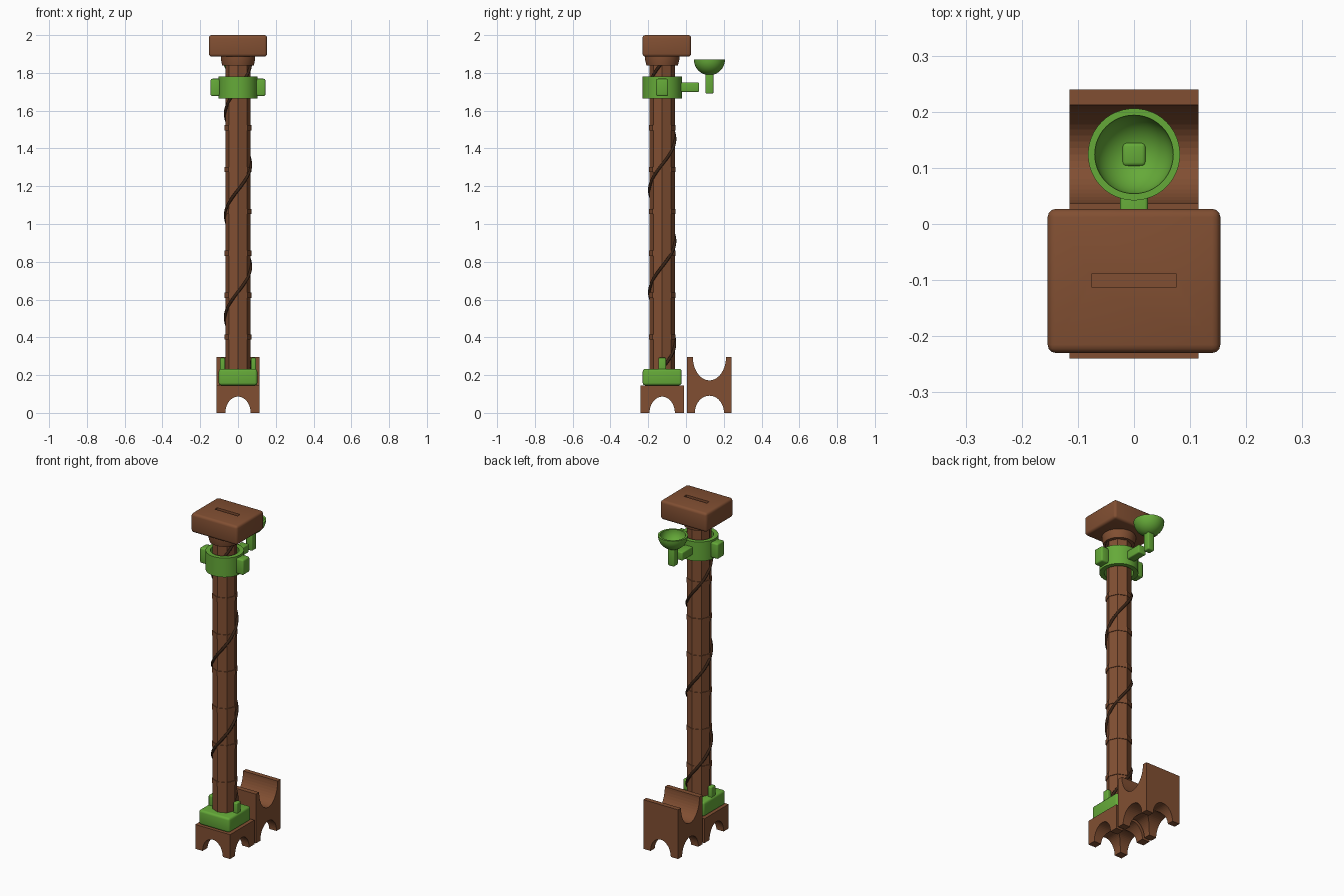
import bpy, bmesh, math
from mathutils import Vector, Matrix

if "Cube" in bpy.data.objects:
    bpy.data.objects.remove(bpy.data.objects["Cube"])


def material(name, rgb):
    m = bpy.data.materials.new(name)
    m.diffuse_color = (*rgb, 1)
    m.use_nodes = True
    m.node_tree.nodes["Principled BSDF"].inputs["Base Color"].default_value = m.diffuse_color
    return m


BROWN = material("bark brown", (0.22, 0.078, 0.032))
GREEN = material("leaf green", (0.13, 0.40, 0.04))
DARK = material("dark vine brown", (0.04, 0.017, 0.008))
CY = -0.126   # post centre in y
BY = 0.124    # rear block and bowl centre in y


def finish(name, bm, mat, smooth=False):
    bmesh.ops.recalc_face_normals(bm, faces=bm.faces)
    me = bpy.data.meshes.new(name)
    bm.to_mesh(me)
    bm.free()
    ob = bpy.data.objects.new(name, me)
    bpy.context.collection.objects.link(ob)
    me.materials.append(mat)
    if smooth:
        bpy.ops.object.select_all(action='DESELECT')
        ob.select_set(True)
        bpy.context.view_layer.objects.active = ob
        bpy.ops.object.shade_smooth_by_angle(angle=math.radians(35))
    return ob


def box(name, lo, hi, mat, bevel=0.0):
    lo, hi = Vector(lo), Vector(hi)
    bm = bmesh.new()
    bmesh.ops.create_cube(bm, size=1)
    for v in bm.verts:
        v.co = Vector([(lo[i] + hi[i]) / 2 + v.co[i] * (hi[i] - lo[i]) for i in range(3)])
    if bevel:
        bmesh.ops.bevel(bm, geom=bm.edges[:], offset=bevel, segments=3,
                        profile=0.5, affect='EDGES')
    return finish(name, bm, mat, bool(bevel))


def lathe(name, profile, y, mat, sides=48, closed=False, smooth=True):
    """Turn (radius, z) points around a vertical axis at (0, y)."""
    bm = bmesh.new()
    rings = []
    for r, z in profile:
        if r < 1e-6:
            rings.append([bm.verts.new((0, y, z))] * sides)
        else:
            rings.append([bm.verts.new((r * math.cos(math.tau * i / sides),
                                        y + r * math.sin(math.tau * i / sides), z))
                          for i in range(sides)])
    pairs = list(zip(rings, rings[1:])) + ([(rings[-1], rings[0])] if closed else [])
    for a, b in pairs:
        for i in range(sides):
            j = (i + 1) % sides
            vs = list(dict.fromkeys((a[i], a[j], b[j], b[i])))
            bm.faces.new(vs)
    return finish(name, bm, mat, smooth)


def drum(name, r, z0, z1, mat, sides=48, smooth=True):
    return lathe(name, [(0, z0), (r, z0), (r, z1), (0, z1)], CY, mat, sides, False, smooth)


def cut(ob, cutter):
    cutter.hide_render = True
    m = ob.modifiers.new("cut", 'BOOLEAN')
    m.operation, m.solver, m.object = 'DIFFERENCE', 'EXACT', cutter
    bpy.ops.object.select_all(action='DESELECT')
    ob.select_set(True)
    bpy.context.view_layer.objects.active = ob
    bpy.ops.object.modifier_apply(modifier=m.name)
    bpy.data.objects.remove(cutter)


def tunnel(axis, centre, half_w, half_h):
    """Long elliptical cutter along x or y."""
    bm = bmesh.new()
    bmesh.ops.create_cone(bm, cap_ends=True, segments=48, radius1=1, radius2=1, depth=0.5)
    bm.transform(Matrix.Diagonal((half_h, half_w, 1, 1)))
    bm.transform(Matrix.Rotation(math.pi / 2, 4, 'Y'))
    if axis == 'y':
        bm.transform(Matrix.Rotation(math.pi / 2, 4, 'Z'))
    bm.transform(Matrix.Translation(centre))
    return finish("tunnel_cutter", bm, BROWN)


# Base blocks with crossing arches; the rear one also has a trough on top
front_block = box("front_base_block", (-0.115, -0.24, 0), (0.115, -0.01, 0.146), BROWN)
cut(front_block, tunnel('x', (0, CY, 0), 0.067, 0.086))
cut(front_block, tunnel('y', (0, CY, 0), 0.067, 0.086))
rear_block = box("rear_base_block", (-0.115, 0.006, 0), (0.115, 0.24, 0.295), BROWN)
cut(rear_block, tunnel('x', (0, BY, 0), 0.077, 0.091))
cut(rear_block, tunnel('y', (0, BY, 0), 0.067, 0.086))
cut(rear_block, tunnel('x', (0, BY, 0.297), 0.088, 0.125))

# Green socket and its two pegs
box("post_socket", (-0.102, -0.229, 0.146), (0.102, -0.023, 0.233), GREEN, 0.013)
for side, s in (("left", -1), ("right", 1)):
    a, b = sorted((s * 0.068, s * 0.095))
    box(side + "_socket_peg", (a, CY - 0.02, 0.21), (b, CY + 0.02, 0.292), GREEN, 0.006)

# Octagonal post with bark rings
drum("post", 0.067, 0.2, 1.86, BROWN, 8, False)
for k in range(6):
    z = 0.402 + 0.2215 * k
    drum("bark_ring_%d" % (k + 1), 0.071, z - 0.014, z + 0.014, BROWN, 8, False)

# Vine winding up the post
curve = bpy.data.curves.new("vine", 'CURVE')
curve.dimensions = '3D'
curve.bevel_depth = 0.008
curve.bevel_resolution = 2
curve.use_fill_caps = True
n = 150
sp = curve.splines.new('POLY')
sp.points.add(n - 1)
for i, p in enumerate(sp.points):
    z = 0.235 + 1.615 * i / (n - 1)
    t = math.tau * (z - 0.64) / 0.54 - math.pi / 2
    p.co = (0.067 * math.cos(t), CY + 0.067 * math.sin(t), z, 1)
curve.materials.append(DARK)
vine = bpy.data.objects.new("vine", curve)
bpy.context.collection.objects.link(vine)

# Green collar with side lugs and rear arm
lathe("collar", [(0.104, 1.665), (0.104, 1.78), (0.078, 1.78), (0.078, 1.665)],
      CY, GREEN, closed=True)
for side, s in (("left", -1), ("right", 1)):
    a, b = sorted((s * 0.095, s * 0.145))
    box(side + "_collar_lug", (a, CY - 0.032, 1.677), (b, CY + 0.032, 1.769), GREEN, 0.009)
box("collar_arm", (-0.025, -0.035, 1.699), (0.025, 0.07, 1.749), GREEN, 0.006)

# Bowl on its stem
arc = [math.pi / 2 * i / 12 for i in range(13)]
outer = [(0.082 * math.sin(a), 1.87 - 0.082 * math.cos(a)) for a in arc]
inner = [(0.070 * math.sin(a), 1.87 - 0.070 * math.cos(a)) for a in reversed(arc)]
outer[0], inner[-1] = (0, 1.788), (0, 1.80)
lathe("bowl", outer + inner, BY, GREEN)
box("bowl_stem", (-0.021, BY - 0.021, 1.69), (0.021, BY + 0.021, 1.808), GREEN, 0.007)

# Neck and slotted head box
lathe("neck", [(0, 1.838), (0.083, 1.838), (0.091, 1.872), (0.091, 1.89), (0, 1.89)], CY, BROWN)
head = box("head_box", (-0.154, -0.23, 1.886), (0.154, 0.027, 2.0), BROWN, 0.015)
cut(head, box("slot_cutter", (-0.076, -0.112, 1.985), (0.076, -0.089, 2.05), BROWN))
